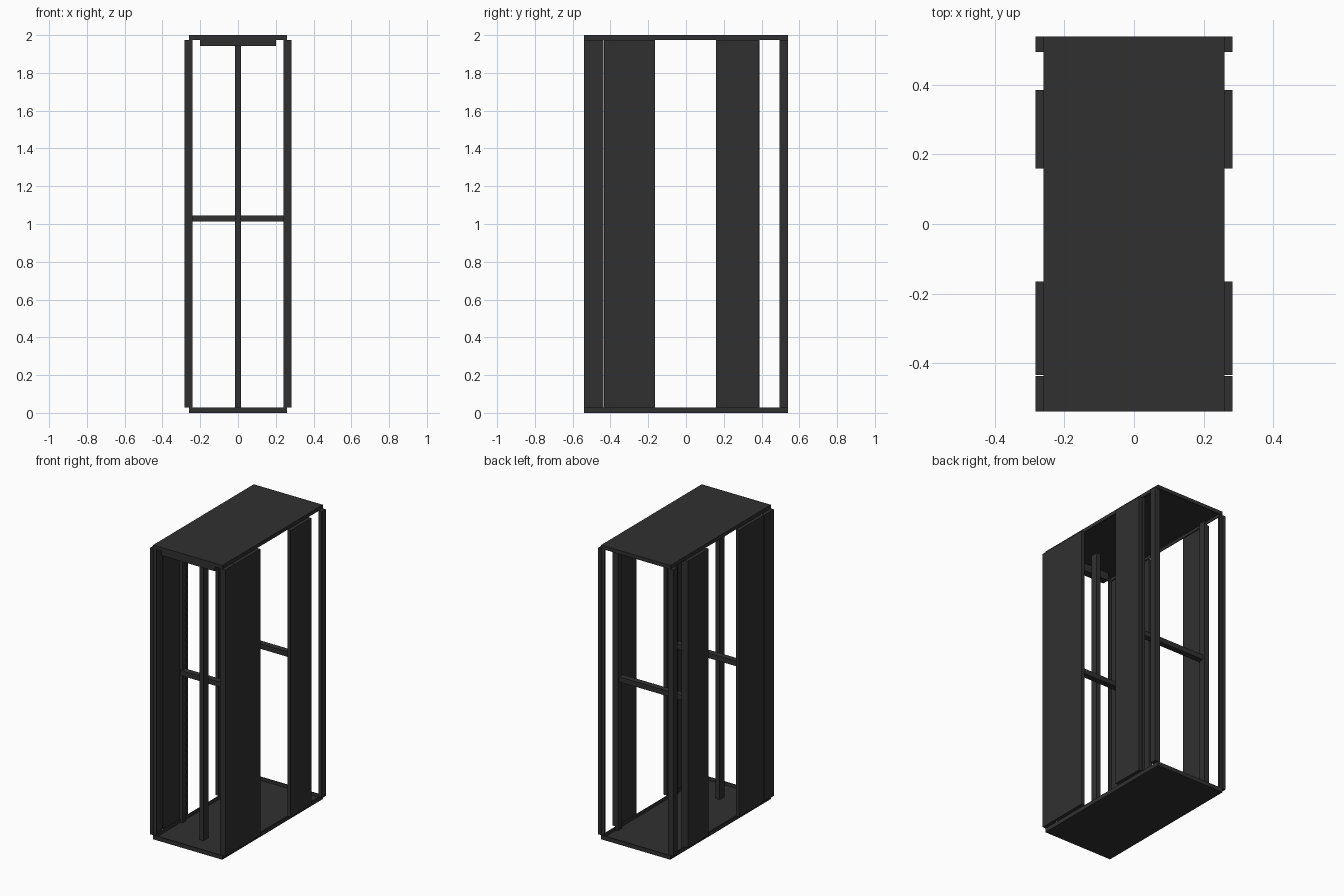
import bpy, bmesh

if "Cube" in bpy.data.objects:
    bpy.data.objects.remove(bpy.data.objects["Cube"])

mat = bpy.data.materials.new("dark grey metal")
mat.diffuse_color = (0.03, 0.03, 0.03, 1)
mat.use_nodes = True
mat.node_tree.nodes["Principled BSDF"].inputs["Base Color"].default_value = mat.diffuse_color


def boxes(name, spans):
    """One object made from boxes given as (x0, x1, y0, y1, z0, z1)."""
    bm = bmesh.new()
    for x0, x1, y0, y1, z0, z1 in spans:
        vs = bmesh.ops.create_cube(bm, size=1)["verts"]
        for v in vs:
            v.co.x = x1 if v.co.x > 0 else x0
            v.co.y = y1 if v.co.y > 0 else y0
            v.co.z = z1 if v.co.z > 0 else z0
    me = bpy.data.meshes.new(name)
    bm.to_mesh(me)
    bm.free()
    me.materials.append(mat)
    ob = bpy.data.objects.new(name, me)
    bpy.context.collection.objects.link(ob)
    return ob


def mirrored(name, spans):
    """Same, mirrored to the other side of x = 0."""
    m = boxes(name, spans).modifiers.new("mirror", 'MIRROR')
    m.use_axis = (True, False, False)
    m.use_clip = False


W, D = 0.26, 0.54      # half width and half depth
LO, HI = 0.028, 1.975  # inner edges of the bottom and top rims
T = 0.006              # sheet thickness


def tray(name, sheet, rim):
    boxes(name, [(-W, W, -D, D, *sheet),
                 (-W, -W + T, -D, D, *rim), (W - T, W, -D, D, *rim),
                 (-W + T, W - T, -D, -D + T, *rim), (-W + T, W - T, D - T, D, *rim)])


# Shallow floor and roof trays with folded rims
tray("floor_tray", (0, T), (T, LO))
tray("roof_tray", (2 - T, 2), (HI, 2 - T))

# Side posts and panels, standing outside the trays
mirrored("front_post", [(W, 0.283, -D, -0.438, LO, HI)])
mirrored("front_side_panel", [(W, 0.283, -0.434, -0.165, LO, HI)])
mirrored("middle_side_panel", [(W, 0.283, 0.16, 0.385, LO, HI)])
mirrored("rear_post", [(W, 0.283, 0.495, D, LO, HI)])

# Folded inner flanges that narrow the opening
mirrored("front_post_flange", [(0.24, W, -D + T, -D + 2 * T, LO, HI)])
mirrored("rear_post_flange", [(0.24, W, D - 2 * T, D - T, LO, HI)])

# Mounting rails inside the panels, with rows of small teeth
mirrored("front_rail", [(0.24, W, -0.255, -0.215, T, 2 - T)])
mirrored("middle_rail", [(0.24, W, 0.345, 0.39, T, 2 - T)])
mirrored("rail_teeth", [(0.24, W, -0.215, -0.205, 0.06 + i * 0.044, 0.082 + i * 0.044)
                        for i in range(43)])

# Cross bars between the rails
for name, y in (("front_cross_bar", -0.245), ("rear_cross_bar", 0.355)):
    boxes(name, [(-0.25, 0.25, y - 0.02, y + 0.02, 1.012, 1.046)])

# Central upright at the front
boxes("center_upright", [(-0.015, 0.015, -0.39, -0.34, T, 2 - T)])

# Box under the front edge of the roof
boxes("roof_front_box", [(-0.2, 0.2, -D + T, -0.485, 1.942, 2 - T)])
